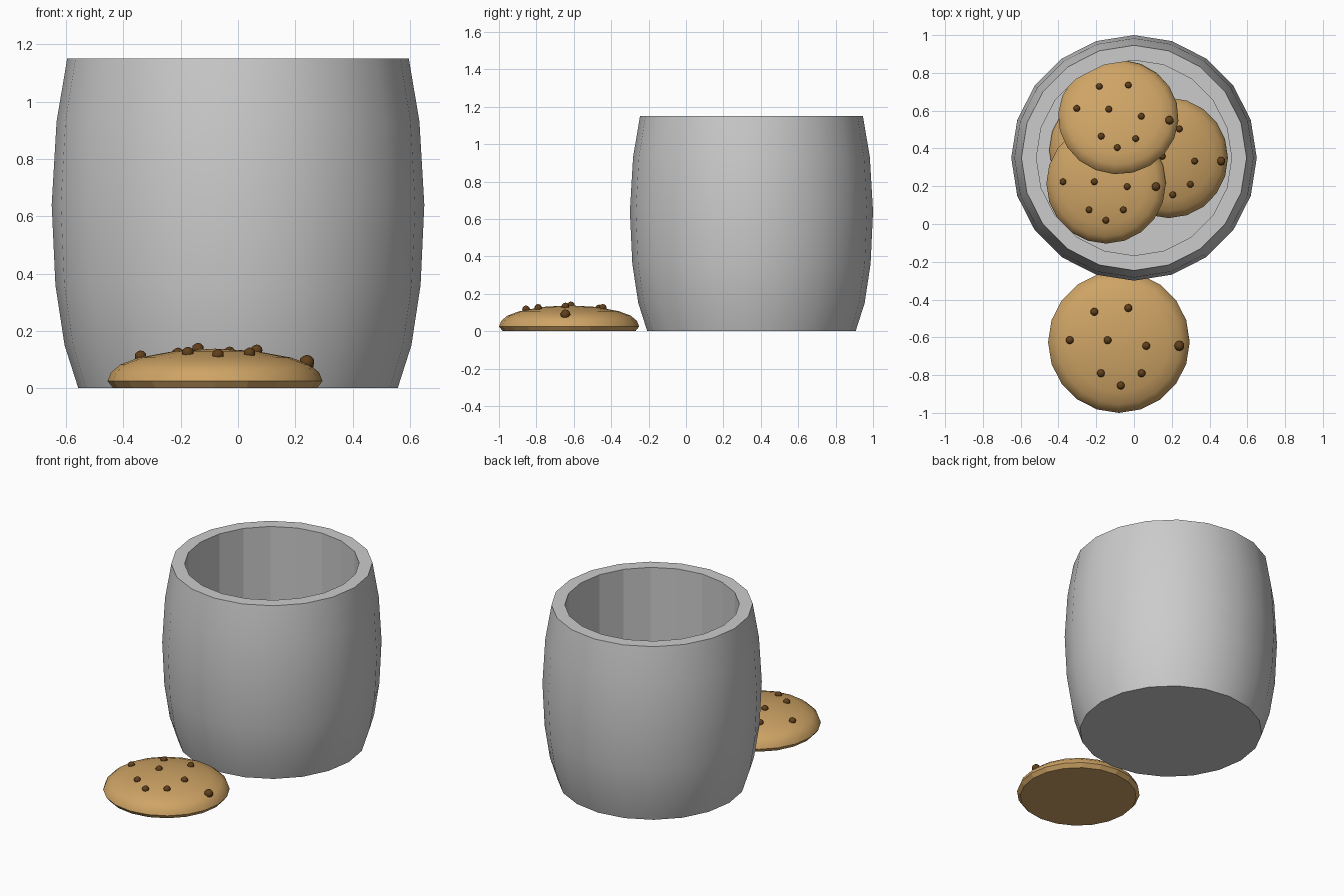
import bpy, bmesh, math
from mathutils import Matrix, Vector

if "Cube" in bpy.data.objects:
    bpy.data.objects.remove(bpy.data.objects["Cube"])

SIDES = 20


def material(name, rgb):
    m = bpy.data.materials.new(name)
    m.diffuse_color = (*rgb, 1)
    m.use_nodes = True
    m.node_tree.nodes["Principled BSDF"].inputs["Base Color"].default_value = m.diffuse_color
    return m


DOUGH = material("dough", (0.62, 0.37, 0.13))
CHOCOLATE = material("chocolate", (0.12, 0.05, 0.01))


def lathe(bm, profile, smooth_bands):
    """Revolve (radius, z) points; radius 0 closes to a single point."""
    rings = []
    for r, z in profile:
        if r == 0:
            rings.append([bm.verts.new((0, 0, z))] * SIDES)
        else:
            rings.append([bm.verts.new((r * math.cos(a), r * math.sin(a), z))
                          for a in (2 * math.pi * i / SIDES for i in range(SIDES))])
    for band, (lo, hi) in enumerate(zip(rings, rings[1:])):
        for i in range(SIDES):
            j = (i + 1) % SIDES
            quad = list(dict.fromkeys((lo[i], lo[j], hi[j], hi[i])))
            bm.faces.new(quad).smooth = band in smooth_bands


def finish(bm, name, matrix, mats=()):
    mesh = bpy.data.meshes.new(name)
    bm.to_mesh(mesh)
    bm.free()
    for m in mats:
        mesh.materials.append(m)
    ob = bpy.data.objects.new(name, mesh)
    ob.matrix_world = matrix
    bpy.context.collection.objects.link(ob)
    return ob


# Jar: smooth barrel outside, flat rim, faceted straight bore and floor
jar_profile = [(0, 0), (0.557, 0), (0.605, 0.15), (0.637, 0.36), (0.65, 0.64),
               (0.633, 0.93), (0.596, 1.15), (0.517, 1.15), (0.517, 0.08), (0, 0.08)]
bm = bmesh.new()
lathe(bm, jar_profile, range(1, 6))
finish(bm, "jar", Matrix.Translation((0, 0.35, 0)))

# Cookie: flat underside, rounded edge, low dome, nine chips
COOKIE = [(0, 0), (0.355, 0), (0.375, 0.025), (0.363, 0.055), (0.33, 0.083),
          (0.265, 0.107), (0.14, 0.13), (0, 0.138)]
CHIPS = [(-0.13, 0.16), (0.05, 0.18), (-0.26, 0.01), (-0.06, 0.01), (0.145, -0.02),
         (0.32, -0.02), (-0.095, -0.165), (0.12, -0.165), (0.01, -0.23)]


def dome_height(r):
    for (r0, z0), (r1, z1) in zip(COOKIE[2:], COOKIE[3:]):
        if r1 <= r <= r0:
            return z0 + (z1 - z0) * (r0 - r) / (r0 - r1)
    return 0


def cookie(name, loc, scale=1, lean_x=0, lean_y=0, turn=0):
    bm = bmesh.new()
    lathe(bm, COOKIE, range(2, 7))
    for x, y in CHIPS:
        size = 0.027 if x > 0.3 else 0.021
        z = dome_height(math.hypot(x, y)) + 0.003
        verts = bmesh.ops.create_icosphere(bm, subdivisions=2, radius=size,
                                           matrix=Matrix.Translation((x, y, z)))["verts"]
        for f in {f for v in verts for f in v.link_faces}:
            f.material_index = 1
            f.smooth = True
    rot = (Matrix.Rotation(math.radians(lean_x), 4, 'X')
           @ Matrix.Rotation(math.radians(lean_y), 4, 'Y')
           @ Matrix.Rotation(math.radians(turn), 4, 'Z'))
    finish(bm, name, Matrix.Translation(loc) @ rot @ Matrix.Scale(scale, 4),
           (DOUGH, CHOCOLATE))


# One cookie outside, four piled in the jar
cookie("front_cookie", (-0.08, -0.625, 0))
cookie("bottom_cookie", (-0.13, 0.39, 0.08), 0.85)
cookie("right_cookie", (0.18, 0.35, 0.16), 0.85, lean_y=10)
cookie("left_cookie", (-0.145, 0.215, 0.24), 0.85, lean_y=-7)
cookie("top_cookie", (-0.083, 0.56, 0.34), 0.85, lean_x=-18, turn=-4)
